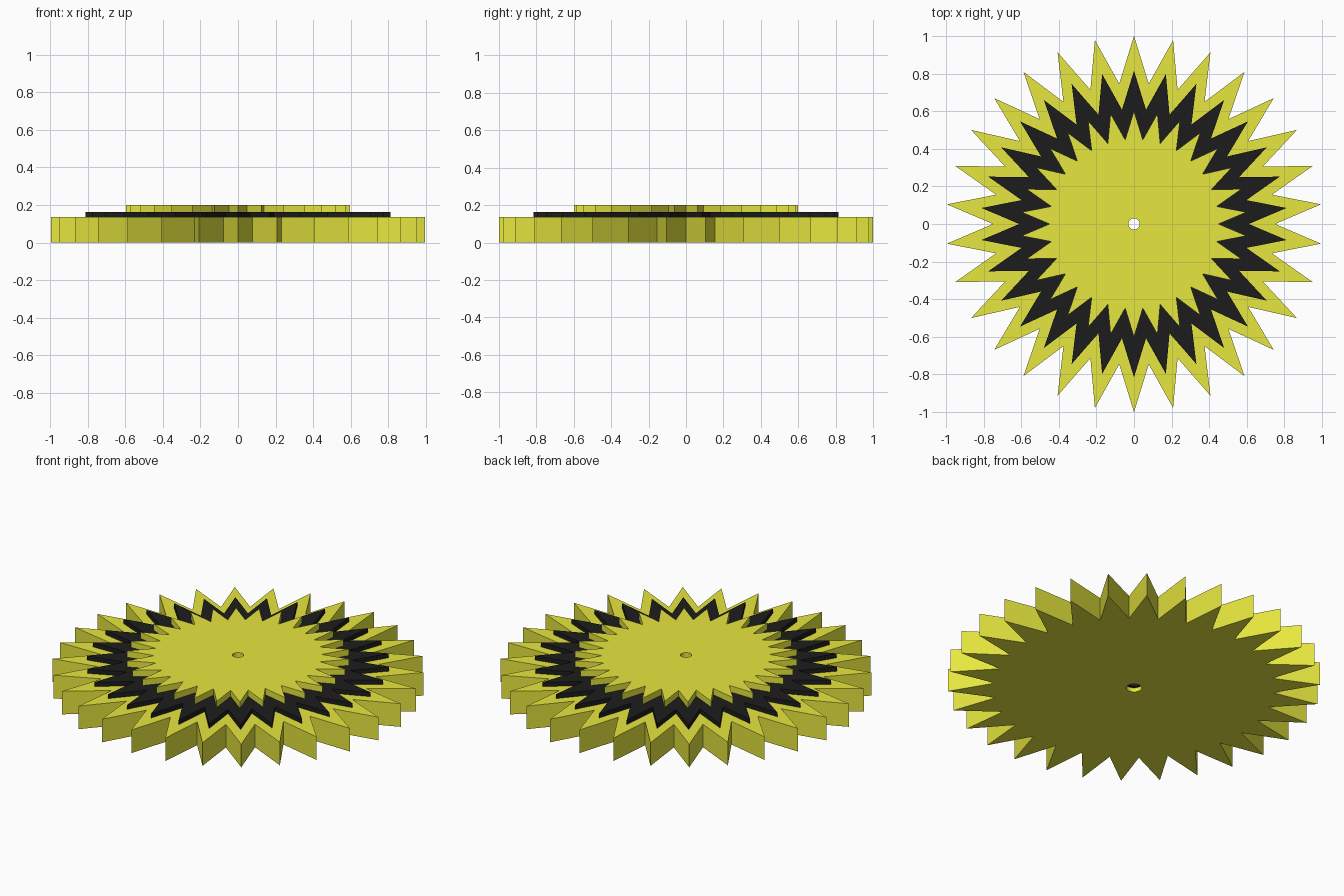
import bpy, bmesh
from math import sin, cos, pi

if "Cube" in bpy.data.objects:
    bpy.data.objects.remove(bpy.data.objects["Cube"])

POINTS = 30
N = POINTS * 2


def material(name, rgb):
    m = bpy.data.materials.new(name)
    m.diffuse_color = (*rgb, 1)
    m.use_nodes = True
    m.node_tree.nodes["Principled BSDF"].inputs["Base Color"].default_value = m.diffuse_color
    return m


yellow = material("yellow", (0.8, 0.8, 0.05))
black = material("black", (0.012, 0.012, 0.012))


def bored_prism(name, outer, hole, z0, z1, mat):
    """Prism whose rim alternates between the radii in outer, with a round bore."""
    bm = bmesh.new()

    def ring(radii, z):
        return [bm.verts.new((radii[i % 2] * cos(pi / 2 + 2 * pi * i / N),
                              radii[i % 2] * sin(pi / 2 + 2 * pi * i / N), z))
                for i in range(N)]

    bore = (hole, hole)
    loops = [ring(outer, z0), ring(outer, z1), ring(bore, z1), ring(bore, z0)]
    for k in range(4):
        a, b = loops[k], loops[(k + 1) % 4]
        for i in range(N):
            j = (i + 1) % N
            bm.faces.new((a[i], a[j], b[j], b[i]))
    bmesh.ops.recalc_face_normals(bm, faces=bm.faces)
    mesh = bpy.data.meshes.new(name)
    bm.to_mesh(mesh)
    bm.free()
    mesh.materials.append(mat)
    ob = bpy.data.objects.new(name, mesh)
    bpy.context.collection.objects.link(ob)


# Three stacked star plates
bored_prism("base_star", (1.0, 0.75), 0.042, 0.0, 0.137, yellow)
bored_prism("middle_star", (0.815, 0.611), 0.03, 0.137, 0.163, black)
bored_prism("top_star", (0.6, 0.45), 0.03, 0.163, 0.2, yellow)
# Dark bushing inside the bore of the base
bored_prism("hub_bushing", (0.042, 0.042), 0.03, 0.025, 0.137, black)
